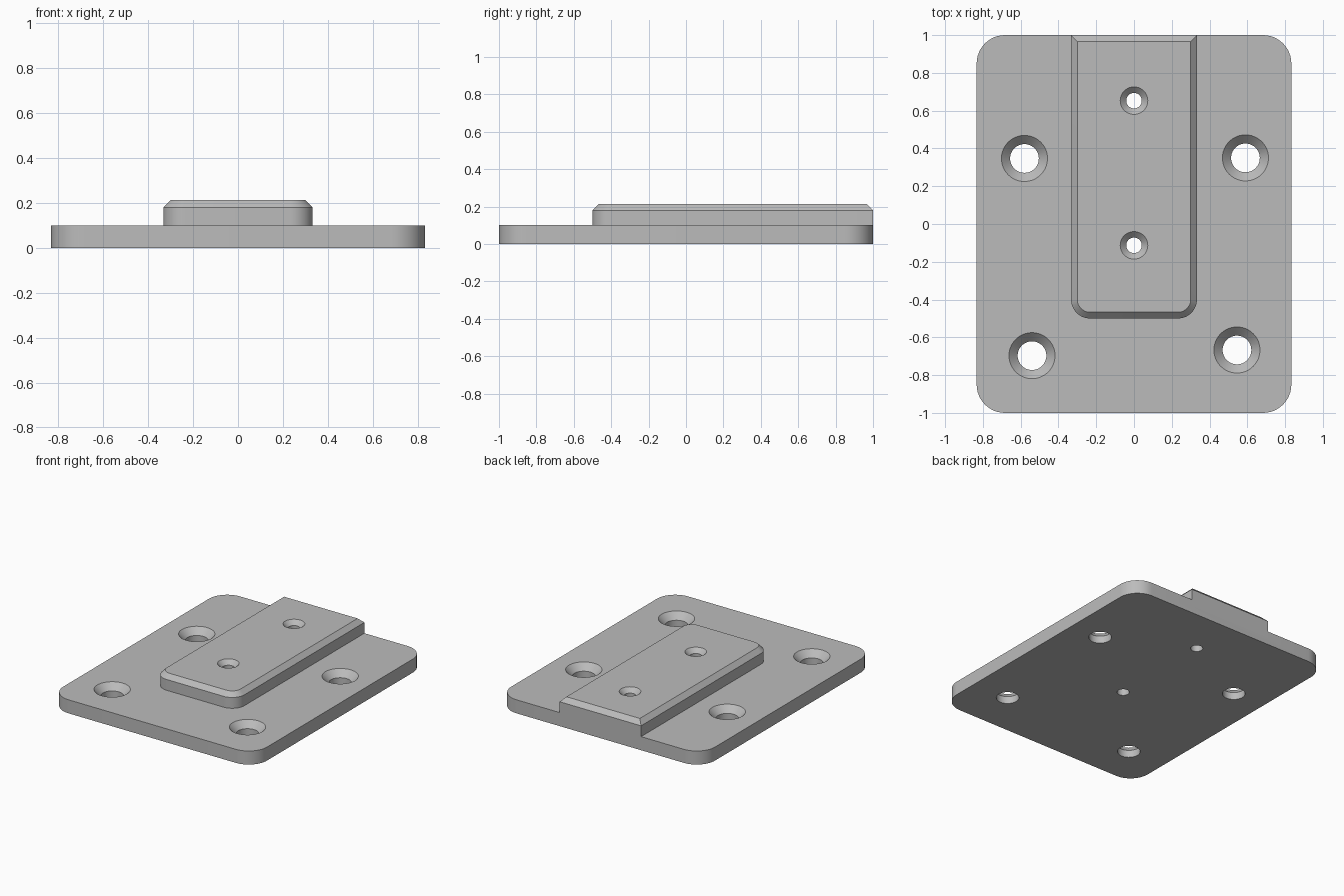
import bpy, bmesh, math

if "Cube" in bpy.data.objects:
    bpy.data.objects.remove(bpy.data.objects["Cube"])

GREY = (0.5, 0.5, 0.5, 1)
metal = bpy.data.materials.new("plain grey")
metal.use_nodes = True
metal.diffuse_color = GREY
metal.node_tree.nodes["Principled BSDF"].inputs["Base Color"].default_value = GREY


def outline(x, y0, y1, front_r, back_r, steps=12):
    """Rectangle outline with rounded front and back corners."""
    pts = []
    corners = [(1, 1, back_r), (-1, 1, back_r), (-1, -1, front_r), (1, -1, front_r)]
    for i, (sx, sy, r) in enumerate(corners):
        cx, cy = sx * (x - r), (y1 - r if sy > 0 else y0 + r)
        n = steps if r else 0
        for k in range(n + 1):
            a = math.pi / 2 * (i + (k / n if n else 0))
            pts.append((cx + r * math.cos(a), cy + r * math.sin(a)))
    return pts


def circle(cx, cy, r, n=48):
    return [(cx + r * math.cos(math.tau * k / n), cy + r * math.sin(math.tau * k / n))
            for k in range(n)]


def loft(name, sections):
    """Closed solid through (outline, height) sections, bottom to top."""
    bm = bmesh.new()
    rings = [[bm.verts.new((x, y, z)) for x, y in pts] for pts, z in sections]
    for low, high in zip(rings, rings[1:]):
        for i in range(len(low)):
            j = (i + 1) % len(low)
            bm.faces.new((low[i], low[j], high[j], high[i]))
    bm.faces.new(rings[0][::-1])
    bm.faces.new(rings[-1])
    bmesh.ops.recalc_face_normals(bm, faces=bm.faces)
    mesh = bpy.data.meshes.new(name)
    bm.to_mesh(mesh)
    bm.free()
    mesh.materials.append(metal)
    obj = bpy.data.objects.new(name, mesh)
    bpy.context.collection.objects.link(obj)
    return obj


def combine(target, other, operation):
    """Apply a boolean and remove the helper solid."""
    mod = target.modifiers.new(operation, 'BOOLEAN')
    mod.operation, mod.solver, mod.object = operation, 'EXACT', other
    bpy.context.view_layer.objects.active = target
    bpy.ops.object.modifier_apply(modifier=mod.name)
    bpy.data.objects.remove(other)


# Base plate with rounded corners
T, TOP, CH = 0.1, 0.213, 0.033
base = outline(0.833, -1, 1, 0.15, 0.15)
plate = loft("mounting_plate", [(base, 0), (base, T)])

# Raised rail with a chamfered top, rounded only at the front
rail = outline(0.333, -0.5, 1, 0.1, 0)
rail_top = outline(0.333 - CH, -0.5 + CH, 1 - CH, 0.1 - CH, 0)
combine(plate, loft("rail", [(rail, T / 2), (rail, TOP - CH), (rail_top, TOP)]), 'UNION')


# Countersunk screw holes
def countersink(cx, cy, r, rim, top, depth):
    bore, mouth = circle(cx, cy, r), circle(cx, cy, rim)
    cutter = loft("hole_cutter", [(bore, -0.1), (bore, top - depth), (mouth, top),
                                  (mouth, top + 0.1)])
    combine(plate, cutter, 'DIFFERENCE')


for x, y in [(-0.58, 0.347), (0.59, 0.35), (-0.54, -0.697), (0.545, -0.667)]:
    countersink(x, y, 0.076, 0.122, T, 0.047)
for y in (0.653, -0.113):
    countersink(0, y, 0.041, 0.073, TOP, 0.032)

# Smooth the curved walls, keep the edges crisp
bpy.ops.object.select_all(action='DESELECT')
plate.select_set(True)
bpy.context.view_layer.objects.active = plate
bpy.ops.object.shade_smooth_by_angle(angle=math.radians(30))
